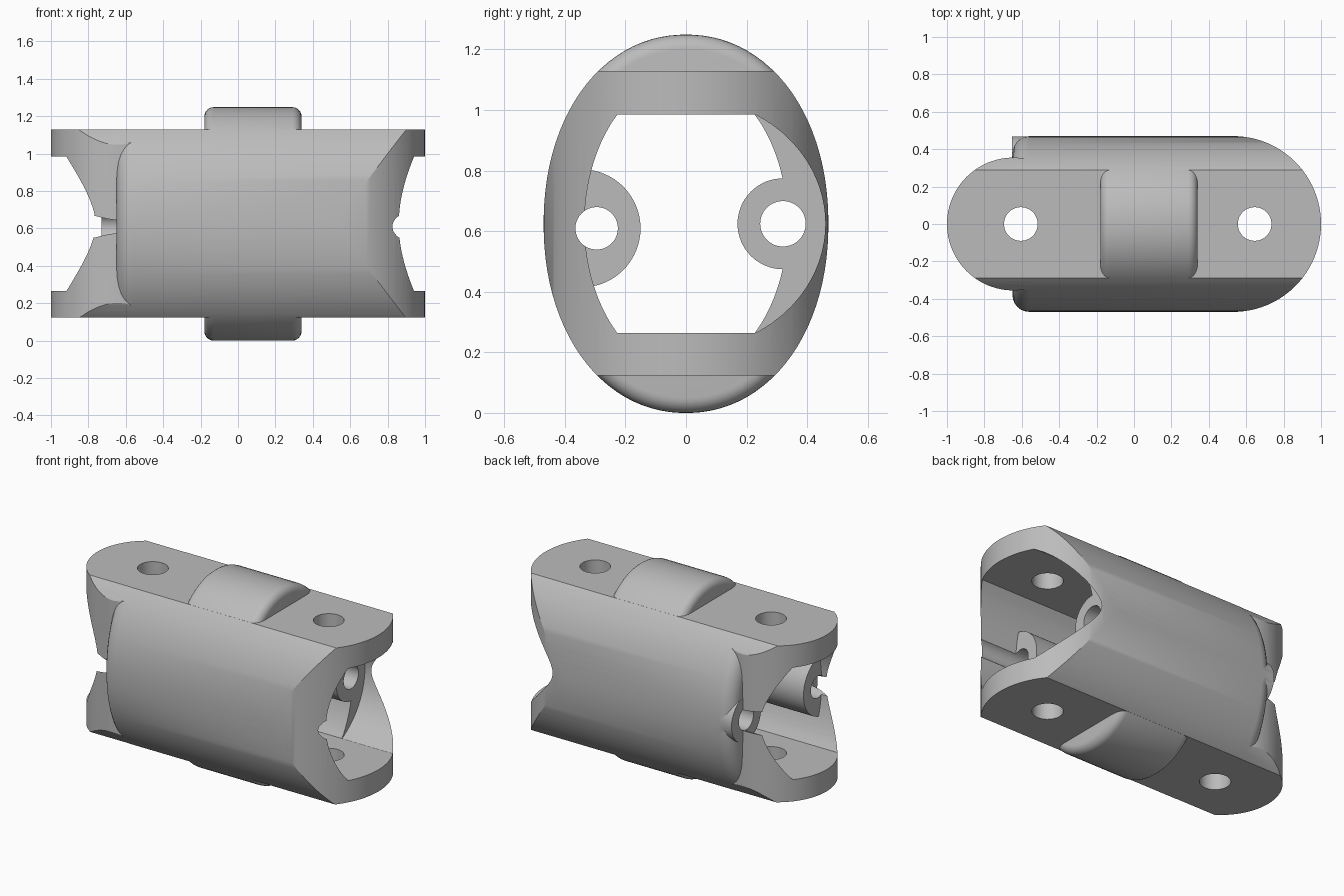
import bpy, bmesh, math
from mathutils import Matrix

if "Cube" in bpy.data.objects:
    bpy.data.objects.remove(bpy.data.objects["Cube"], do_unlink=True)

MID = 0.625
grey = bpy.data.materials.new("plain grey")
grey.use_nodes = True
grey.diffuse_color = (0.5, 0.5, 0.5, 1)
grey.node_tree.nodes["Principled BSDF"].inputs["Base Color"].default_value = (0.5, 0.5, 0.5, 1)


def extrude(name, points, lo, hi, axis, bevel=0):
    """Prism of a 2D outline: (y, z) along x, or (x, y) along z."""
    bm = bmesh.new()
    place = (lambda p: (lo, *p)) if axis == "x" else (lambda p: (*p, lo))
    shift = (hi - lo, 0, 0) if axis == "x" else (0, 0, hi - lo)
    face = bm.faces.new([bm.verts.new(place(p)) for p in points])
    new = bmesh.ops.extrude_face_region(bm, geom=[face])["geom"]
    bmesh.ops.translate(bm, vec=shift, verts=[v for v in new if isinstance(v, bmesh.types.BMVert)])
    if bevel:
        ends = [f for f in bm.faces if len(f.verts) > 4]
        rim = {e for f in ends for e in f.edges}
        bmesh.ops.bevel(bm, geom=list(rim), offset=bevel, segments=6, profile=0.5, affect="EDGES")
    bmesh.ops.recalc_face_normals(bm, faces=bm.faces)
    mesh = bpy.data.meshes.new(name)
    bm.to_mesh(mesh)
    bm.free()
    mesh.materials.append(grey)
    obj = bpy.data.objects.new(name, mesh)
    bpy.context.collection.objects.link(obj)
    return obj


def oval(a, b, power=2.0, n=96):
    pts = []
    for i in range(n):
        t = 2 * math.pi * (i + 0.5) / n
        c, s = math.cos(t), math.sin(t)
        pts.append((a * math.copysign(abs(c) ** (2 / power), c),
                    MID + b * math.copysign(abs(s) ** (2 / power), s)))
    return pts


def circle(u, v, r, n=64):
    return [(u + r * math.cos(2 * math.pi * i / n), v + r * math.sin(2 * math.pi * i / n)) for i in range(n)]


def clipped(points, low, high):
    return [(y, min(max(z, low), high)) for y, z in points]


def side_arc(a, b, half, n=24):
    """Curved wall on +y between the two flat plates."""
    return [(a * math.sqrt(1 - (z / b) ** 2), MID + z)
            for z in (half * (2 * i / n - 1) for i in range(n + 1))]


def combine(obj, other, operation):
    """Apply a boolean and discard the helper."""
    mod = obj.modifiers.new(operation.lower(), "BOOLEAN")
    mod.operation, mod.solver, mod.object = operation, "EXACT", other
    bpy.context.view_layer.update()
    graph = bpy.context.evaluated_depsgraph_get()
    mesh = bpy.data.meshes.new_from_object(obj.evaluated_get(graph))
    obj.modifiers.clear()
    obj.data = mesh
    bpy.data.objects.remove(other, do_unlink=True)


# Oval body: rounded shoulder at one end, half-round plan at the other
body = extrude("link_body", oval(0.47, MID, 2.1), -0.65, 1.2, "x", 0.09)
half_round = [(0.53 + 0.47 * math.sin(math.pi * i / 48), -0.47 * math.cos(math.pi * i / 48)) for i in range(49)]
plan = [(-1.2, 0.6), (-1.2, -0.6), (0.53, -0.6)] + half_round + [(0.53, 0.6)]
combine(body, extrude("plan_trim", plan, -0.2, 1.5, "z"), "INTERSECT")

# Narrower rounded tab on the shoulder end
tab = extrude("tab", oval(0.469, 0.624, 2.1), -1.2, 0.1, "x")
combine(tab, extrude("tab_trim", circle(-0.645, 0, 0.355, 96), -0.2, 1.5, "z"), "INTERSECT")
combine(body, tab, "UNION")

# Flat top and bottom
flats = [(-1, 0.125), (1, 0.125), (1, 1.13), (-1, 1.13)]
combine(body, extrude("flats", flats, -1.5, 1.5, "x"), "INTERSECT")

# Cavity, leaving a tube along each side wall
arc = side_arc(0.335, 0.49, 0.36)
cavity = extrude("cavity", arc + [(-y, z) for y, z in reversed(arc)], -1.4, 1.4, "x")
combine(cavity, extrude("front_tube", circle(-0.345, 0.61, 0.195), -0.73, 0.6, "x"), "DIFFERENCE")
combine(cavity, extrude("back_tube", circle(0.32, MID, 0.15), -0.652, 0.75, "x"), "DIFFERENCE")
combine(body, cavity, "DIFFERENCE")
combine(body, extrude("tube_end", circle(0.32, MID, 0.149), -0.652, -0.3, "x"), "UNION")

# Stepped pocket at the back of the half-round end
pocket = side_arc(0.46, 0.416, 0.3595) + [(0, 0.984), (0, 0.266)]
combine(body, extrude("pocket", pocket, 0.58, 1.4, "x"), "DIFFERENCE")

# Raised oval band over the flats
band = extrude("band", oval(0.4695, 0.6245, 2.1), -0.18, 0.34, "x", 0.05)
gap = [(-1, 0.15), (1, 0.15), (1, 1.1), (-1, 1.1)]
combine(band, extrude("band_gap", gap, -1, 1, "x"), "DIFFERENCE")
combine(body, band, "UNION")

# Long holes through the tubes, upright holes through the plates
for y, z, r in ((-0.295, 0.61, 0.07), (0.32, MID, 0.075)):
    combine(body, extrude("long_hole", circle(y, z, r), -1.4, 1.4, "x"), "DIFFERENCE")
for x in (-0.605, 0.645):
    combine(body, extrude("pin_hole", circle(x, 0, 0.09, 48), -0.3, 1.6, "z"), "DIFFERENCE")

# Stand on the ground, then smooth the curved faces
body.data.transform(Matrix.Translation((0, 0, -min(v.co.z for v in body.data.vertices))))
bpy.ops.object.select_all(action="DESELECT")
body.select_set(True)
bpy.context.view_layer.objects.active = body
bpy.ops.object.shade_smooth_by_angle(angle=math.radians(25))
